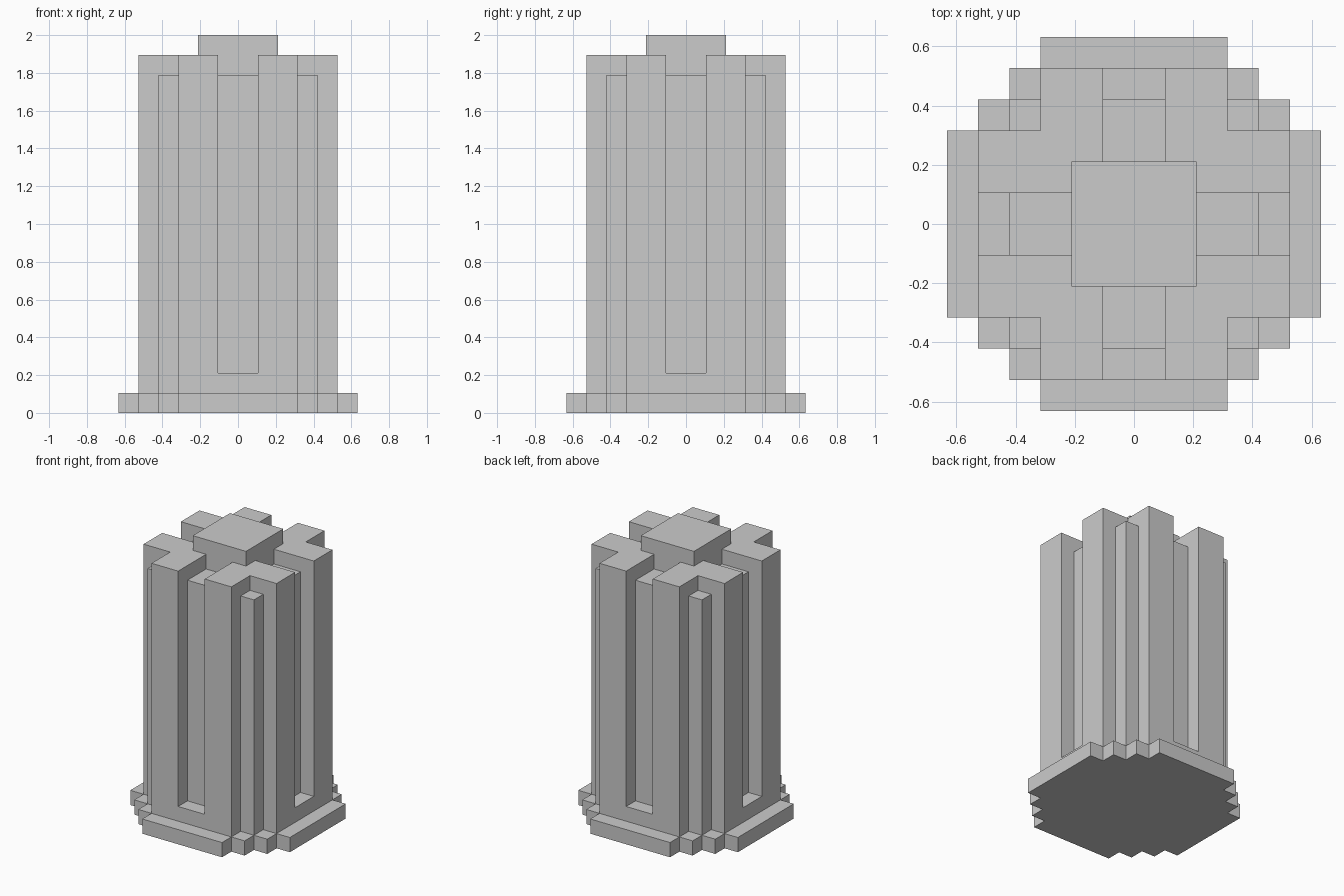
import bpy, bmesh

if "Cube" in bpy.data.objects:
    bpy.data.objects.remove(bpy.data.objects["Cube"])

U = 2 / 19  # the model sits on a 19-step grid


def prism(name, quarter, z0, z1):
    """Extrude an outline given by its +x+y quarter, repeated by quarter turns."""
    pts, turn = [], list(quarter)
    for _ in range(4):
        pts += turn
        turn = [(-y, x) for x, y in turn]
    return extrude(name, pts, z0, z1)


def extrude(name, pts, z0, z1):
    bm = bmesh.new()
    face = bm.faces.new([bm.verts.new((x * U, y * U, z0 * U)) for x, y in pts])
    top = bmesh.ops.extrude_face_region(bm, geom=[face])
    verts = [g for g in top["geom"] if isinstance(g, bmesh.types.BMVert)]
    bmesh.ops.translate(bm, verts=verts, vec=(0, 0, (z1 - z0) * U))
    bmesh.ops.recalc_face_normals(bm, faces=bm.faces)
    mesh = bpy.data.meshes.new(name)
    bm.to_mesh(mesh)
    bm.free()
    obj = bpy.data.objects.new(name, mesh)
    bpy.context.collection.objects.link(obj)
    return obj


def rect(name, x0, x1, y0, y1, z0, z1):
    return extrude(name, [(x0, y0), (x1, y0), (x1, y1), (x0, y1)], z0, z1)


def cut(target, cutter):
    mod = target.modifiers.new("cut", "BOOLEAN")
    mod.operation = "DIFFERENCE"
    mod.solver = "EXACT"
    mod.object = cutter
    bpy.context.view_layer.objects.active = target
    bpy.ops.object.modifier_apply(modifier=mod.name)
    bpy.data.objects.remove(cutter)


# Stepped base plate
prism("base_plate", [(6, 3), (5, 3), (5, 4), (4, 4), (4, 5), (3, 5), (3, 6)], 0, 1)

# Cross-shaped shaft
shaft = prism("shaft", [(5, 3), (3, 3), (3, 5)], 1, 18)

# Channels crossing the top of the shaft
cut(shaft, prism("top_channels", [(7, 1), (1, 1), (1, 7)], 17, 20))

# Tall recess in the middle of each side
for s in (-1, 1):
    a, b = sorted((4 * s, 7 * s))
    cut(shaft, rect("recess_y", -1, 1, a, b, 2, 20))
    cut(shaft, rect("recess_x", a, b, -1, 1, 2, 20))

# Slim posts in the inner corners
for sx, side in ((-1, "left"), (1, "right")):
    for sy, end in ((-1, "front"), (1, "back")):
        x0, x1 = sorted((3 * sx, 4 * sx))
        y0, y1 = sorted((3 * sy, 4 * sy))
        rect(f"corner_post_{end}_{side}", x0, x1, y0, y1, 1, 17)

# Square cap
rect("cap", -2, 2, -2, 2, 17, 19)
